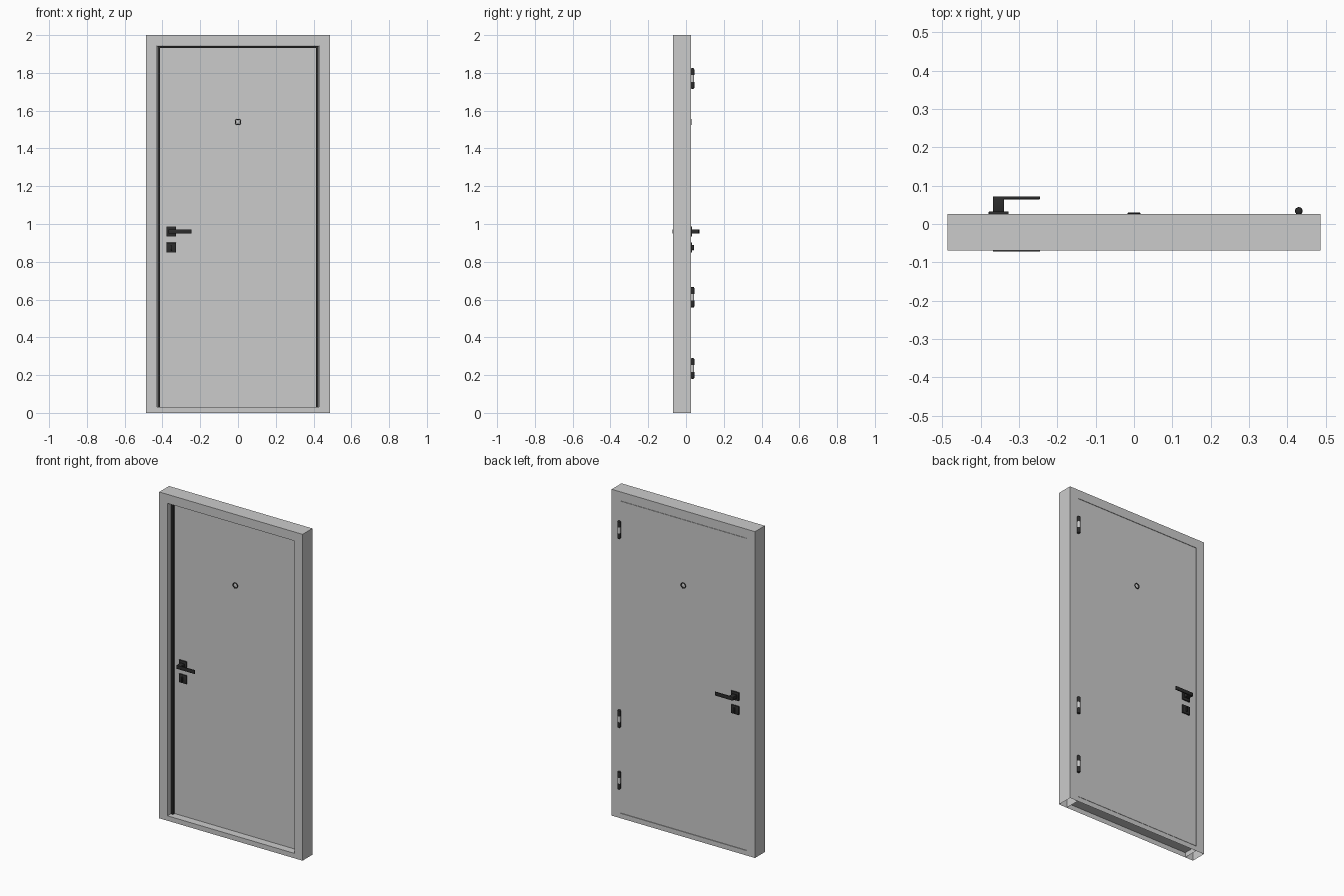
import bpy, bmesh, math
from mathutils import Matrix

if "Cube" in bpy.data.objects:
    bpy.data.objects.remove(bpy.data.objects["Cube"])


def material(name, c):
    m = bpy.data.materials.new(name)
    m.diffuse_color = (c, c, c, 1)
    m.use_nodes = True
    m.node_tree.nodes["Principled BSDF"].inputs["Base Color"].default_value = m.diffuse_color
    return m


black = material("black_metal", 0.025)


def finish(name, bm, mat=None, smooth=False):
    bmesh.ops.recalc_face_normals(bm, faces=bm.faces)
    me = bpy.data.meshes.new(name)
    bm.to_mesh(me)
    bm.free()
    ob = bpy.data.objects.new(name, me)
    bpy.context.collection.objects.link(ob)
    if mat:
        me.materials.append(mat)
    if smooth:
        bpy.ops.object.select_all(action='DESELECT')
        bpy.context.view_layer.objects.active = ob
        ob.select_set(True)
        bpy.ops.object.shade_smooth_by_angle(angle=math.radians(35))
    return ob


def box(name, x, y, z, mat=None, bevel=0, open_bottom=False):
    """Box from (min, max) ranges; bevelled or open underneath if asked."""
    bm = bmesh.new()
    bmesh.ops.create_cube(bm, size=1)
    for v in bm.verts:
        v.co = [(r[0] + r[1]) / 2 + c * (r[1] - r[0]) for r, c in zip((x, y, z), v.co)]
    if open_bottom:
        bm.normal_update()
        low = [f for f in bm.faces if f.normal.z < -0.9]
        bmesh.ops.delete(bm, geom=low, context='FACES')
    if bevel:
        bmesh.ops.bevel(bm, geom=bm.edges[:], offset=bevel, segments=2,
                        profile=0.5, affect='EDGES')
    return finish(name, bm, mat, bevel > 0)


def lathe(name, profile, matrix, mat=None, steps=32):
    """Spin (radius, height) points about z, then place."""
    bm = bmesh.new()
    vs = [bm.verts.new((r, 0, h)) for r, h in profile]
    es = [bm.edges.new(p) for p in zip(vs, vs[1:])]
    bmesh.ops.spin(bm, geom=vs + es, cent=(0, 0, 0), axis=(0, 0, 1),
                   angle=2 * math.pi, steps=steps)
    bmesh.ops.remove_doubles(bm, verts=bm.verts[:], dist=1e-5)
    bmesh.ops.transform(bm, matrix=matrix, verts=bm.verts[:])
    return finish(name, bm, mat, True)


def ymirror(s, a, b):
    return tuple(sorted((s * a, s * b)))


# Frame: jambs, head and threshold, hollow underneath
FY = (-0.069, 0.026)
for side, s in (("left", -1), ("right", 1)):
    x = tuple(sorted((s * 0.43, s * 0.486)))
    box(f"{side}_jamb", x, FY, (0, 2), open_bottom=True)
box("head_rail", (-0.43, 0.43), FY, (1.945, 2))
box("threshold", (-0.43, 0.43), FY, (0, 0.03), open_bottom=True)

# Door leaf
box("door_leaf", (-0.428, 0.428), (-0.025, 0.0255), (0.032, 1.943))

# Black rubber seal on three sides of the front
for side, s in (("left", -1), ("right", 1)):
    x = tuple(sorted((s * 0.414, s * 0.427)))
    box(f"{side}_seal", x, (-0.037, -0.025), (0.03, 1.943), black)
box("top_seal", (-0.414, 0.414), (-0.037, -0.025), (1.932, 1.943), black)

# Furniture on both faces: lever handle, lock plate with thumb turn, peephole
HX = -0.353
for face, s in (("front", -1), ("back", 1)):
    for part, z in (("handle", 0.96), ("lock", 0.875)):
        box(f"{face}_{part}_plate", (HX - 0.026, HX + 0.026), ymirror(s, 0.024, 0.033),
            (z - 0.026, z + 0.026), black, 0.0015)
    box(f"{face}_handle_neck", (HX - 0.015, HX + 0.014), ymirror(s, 0.032, 0.07),
        (0.949, 0.971), black, 0.002)
    box(f"{face}_lever", (HX - 0.015, -0.245), ymirror(s, 0.0645, 0.072),
        (0.949, 0.971), black, 0.0015)
    box(f"{face}_thumb_turn", (HX - 0.004, HX + 0.004), ymirror(s, 0.032, 0.042),
        (0.861, 0.889), black, 0.0015)
    place = Matrix.Translation((0, 0, 1.54)) @ Matrix.Rotation(-s * math.pi / 2, 4, 'X')
    lathe(f"{face}_peephole_ring", [(0.017, 0.024), (0.017, 0.028), (0.0155, 0.0295),
                                    (0.013, 0.0295), (0.0115, 0.026)], place, black)
    lathe(f"{face}_peephole_lens", [(0.0116, 0.026), (0.008, 0.0272), (0, 0.028)], place)

# Hinges: dark rounded end knuckles around a plain middle one
for i, z in enumerate((0.235, 0.612, 1.77), 1):
    for part, s in (("lower", -1), ("upper", 1)):
        lathe(f"hinge_{i}_{part}_knuckle",
              [(0, s * 0.018), (0.01, s * 0.018), (0.01, s * 0.048), (0.0088, s * 0.052),
               (0.005, s * 0.0545), (0, s * 0.055)],
              Matrix.Translation((0.43, 0.034, z)), black, 24)
    lathe(f"hinge_{i}_middle_knuckle", [(0, -0.018), (0.0095, -0.018), (0.0095, 0.018), (0, 0.018)],
          Matrix.Translation((0.43, 0.034, z)), None, 24)
